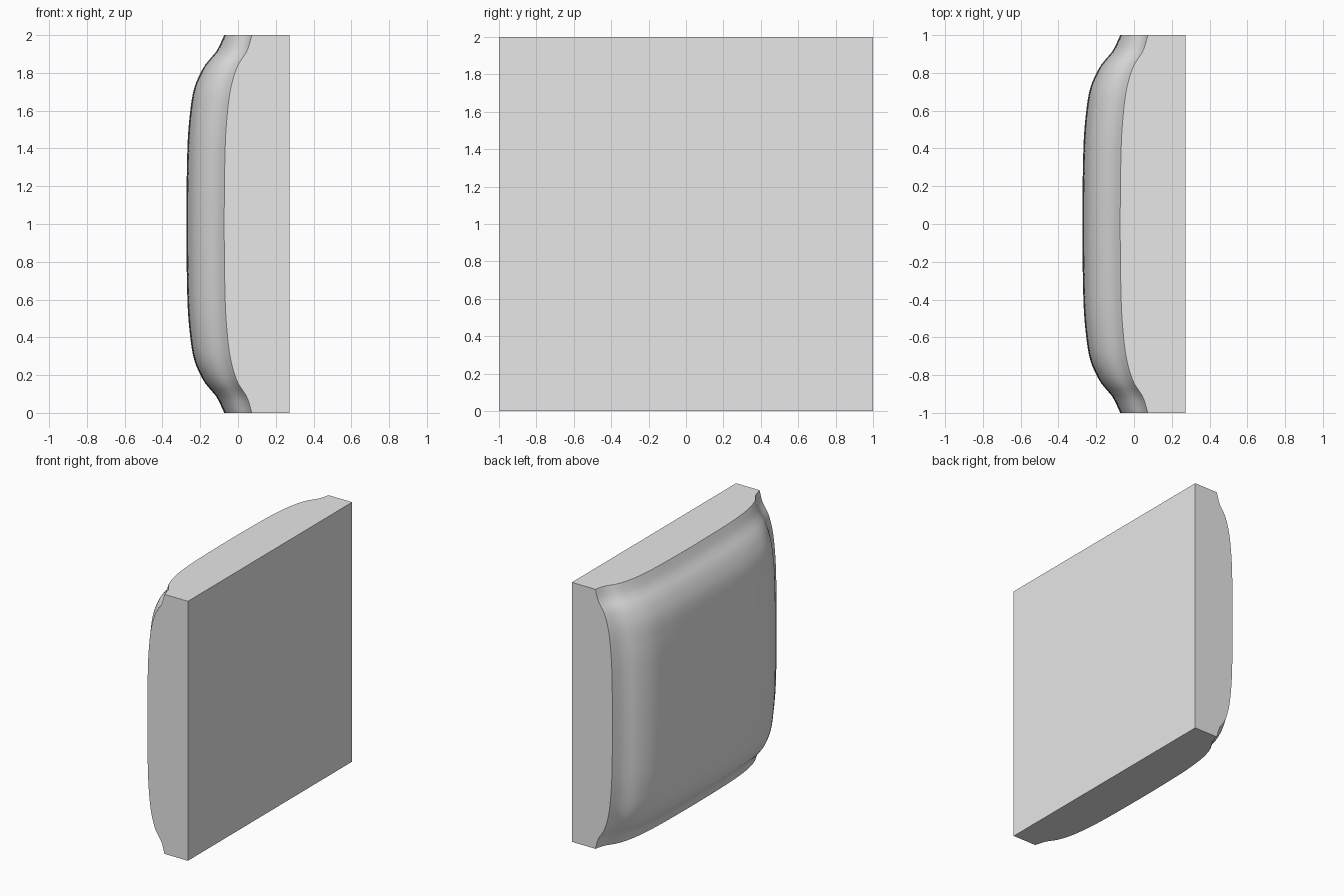
import bpy
import bmesh
import math

default_cube = bpy.data.objects.get("Cube")
if default_cube:
    bpy.data.objects.remove(default_cube, do_unlink=True)

BACK = 0.273       # flat mounting face
CORNER = 0.073     # cushion surface at the four corners
SEGMENTS = 64

# Cushion section: distance from the border, rise along a border, extra puff inside
SECTION = [(0, 0, 0), (0.085, 0.026, 0.015), (0.16, 0.074, 0.029),
           (0.275, 0.11, 0.047), (0.42, 0.13, 0.052),
           (0.6, 0.141, 0.054), (1, 0.146, 0.054)]
PUFF = SECTION[-1][2]


def slope(i, k):
    """Tangent of the section at point i."""
    if i == len(SECTION) - 1:
        return 0
    a, b = SECTION[max(i - 1, 0)], SECTION[i + 1]
    return (b[k] - a[k]) / (b[0] - a[0])


def section(d, k):
    """Smooth curve through column k of the section."""
    d = min(max(d, 0), 1)
    i = max(j for j in range(len(SECTION) - 1) if SECTION[j][0] <= d)
    a, b = SECTION[i], SECTION[i + 1]
    w = b[0] - a[0]
    t = (d - a[0]) / w
    s = t * t * (3 - 2 * t)
    bend = t * (1 - t) * w * ((1 - t) * slope(i, k) - t * slope(i + 1, k))
    return a[k] + (b[k] - a[k]) * s + bend


def rise(y, z):
    """Height of the cushion over its corners."""
    u, v = 1 - abs(y), 1 - abs(z)
    return (section(u, 1) + section(v, 1)
            + section(u, 2) * section(v, 2) / PUFF)


# Padded face
bm = bmesh.new()
bmesh.ops.create_grid(bm, x_segments=SEGMENTS, y_segments=SEGMENTS, size=1)
for vert in bm.verts:
    y, z, _ = vert.co
    vert.co = (CORNER - rise(y, z), y, z + 1)

# Straight sides and flat back
border = [e for e in bm.edges if e.is_boundary]
extruded = bmesh.ops.extrude_edge_only(bm, edges=border)["geom"]
for vert in extruded:
    if isinstance(vert, bmesh.types.BMVert):
        vert.co.x = BACK
rim = [e for e in bm.edges if e.is_boundary]
bmesh.ops.holes_fill(bm, edges=rim, sides=0)
bmesh.ops.recalc_face_normals(bm, faces=bm.faces)

mesh = bpy.data.meshes.new("padded_panel")
bm.to_mesh(mesh)
bm.free()
panel = bpy.data.objects.new("padded_panel", mesh)
bpy.context.collection.objects.link(panel)

# Plain grey finish
grey = bpy.data.materials.new("light_grey")
grey.use_nodes = True
colour = (0.8, 0.8, 0.8, 1)
grey.diffuse_color = colour
grey.node_tree.nodes["Principled BSDF"].inputs["Base Color"].default_value = colour
mesh.materials.append(grey)

# Soft cushion shading with crisp side edges
bpy.ops.object.select_all(action="DESELECT")
panel.select_set(True)
bpy.context.view_layer.objects.active = panel
bpy.ops.object.shade_smooth_by_angle(angle=math.radians(30))
